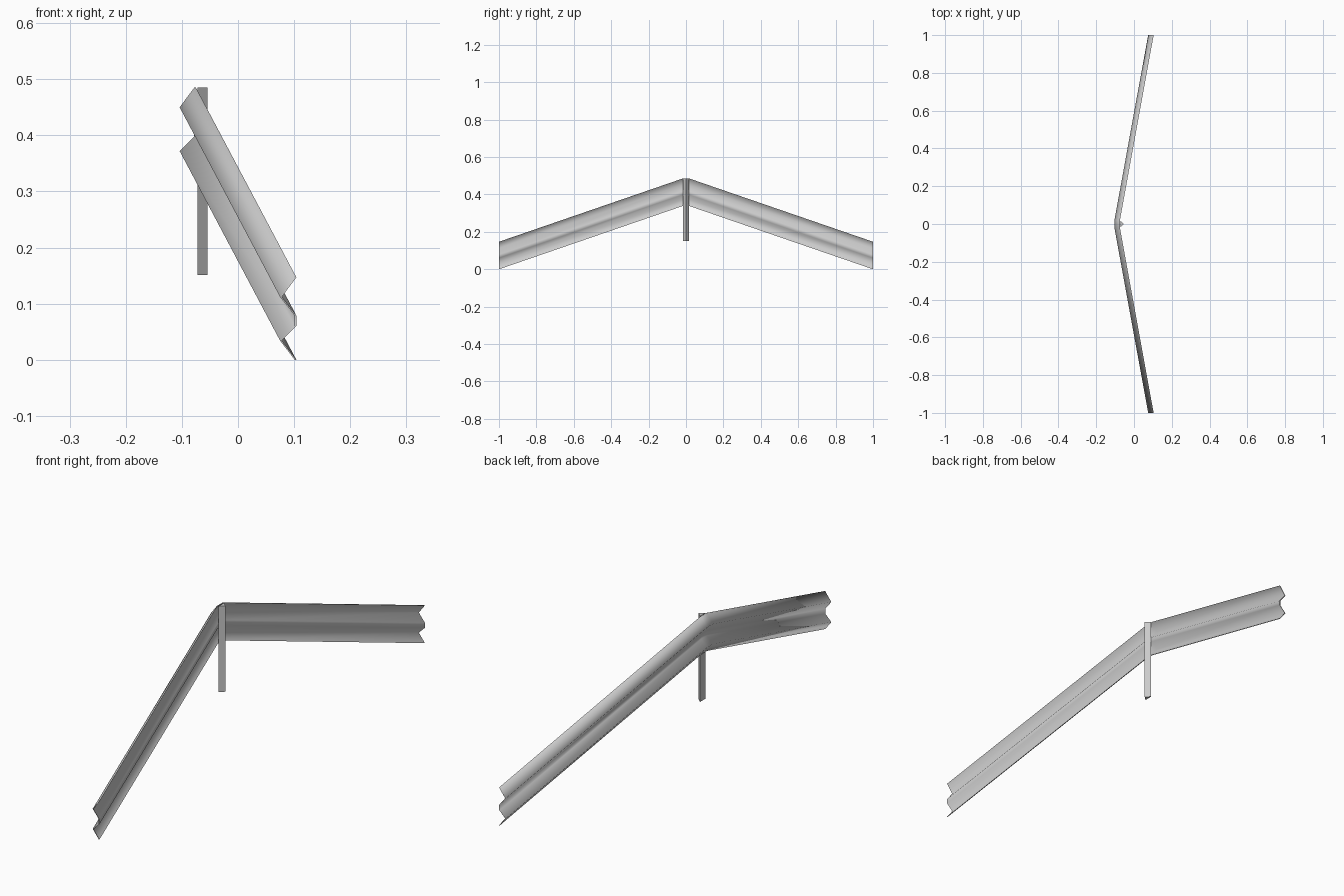
import bpy, math

if "Cube" in bpy.data.objects:
    bpy.data.objects.remove(bpy.data.objects["Cube"])


def loft(name, rings):
    """Closed solid through a list of equal-length rings, with end caps."""
    n = len(rings[0])
    verts = [p for ring in rings for p in ring]
    faces = [(k * n + i, k * n + (i + 1) % n,
              (k + 1) * n + (i + 1) % n, (k + 1) * n + i)
             for k in range(len(rings) - 1) for i in range(n)]
    last = (len(rings) - 1) * n
    if n == 3:
        faces += [(2, 1, 0), (last, last + 1, last + 2)]
    else:
        # thin sheet: cap with quads pairing front and back points
        for i in range(n // 2 - 1):
            a, b, c, d = i, i + 1, n - 2 - i, n - 1 - i
            faces += [(d, c, b, a), (last + a, last + b, last + c, last + d)]
    mesh = bpy.data.meshes.new(name)
    mesh.from_pydata(verts, [], faces)
    obj = bpy.data.objects.new(name, mesh)
    bpy.context.collection.objects.link(obj)
    bpy.context.view_layer.objects.active = obj
    obj.select_set(True)
    bpy.ops.object.mode_set(mode='EDIT')
    bpy.ops.mesh.select_all(action='SELECT')
    bpy.ops.mesh.normals_make_consistent(inside=False)
    bpy.ops.object.mode_set(mode='OBJECT')
    return obj


# W-shaped rail section (x, z), given a thin sheet thickness
outline = [(0.101, 0.147), (0.075, 0.112), (0.101, 0.079),
           (0.101, 0.060), (0.075, 0.034), (0.101, 0.0)]
thickness = 0.003
section = outline + [(x + thickness, z) for x, z in reversed(outline)]

# Rail path: two sloping arms meeting at a short flat piece on the post
path = [(0, -1, 0), (-0.179, -0.018, 0.338),
        (-0.179, 0.018, 0.338), (0, 1, 0)]
rail = loft("barrier_rail",
            [[(x + dx, y, z + dz) for x, z in section] for dx, y, dz in path])
bpy.ops.object.shade_smooth_by_angle(angle=math.radians(85))
rail.select_set(False)

# Triangular post behind the bend
triangle = [(-0.072, -0.017), (-0.054, 0.0), (-0.072, 0.017)]
post = loft("support_post", [[(x, y, z) for x, y in triangle]
                             for z in (0.151, 0.485)])
